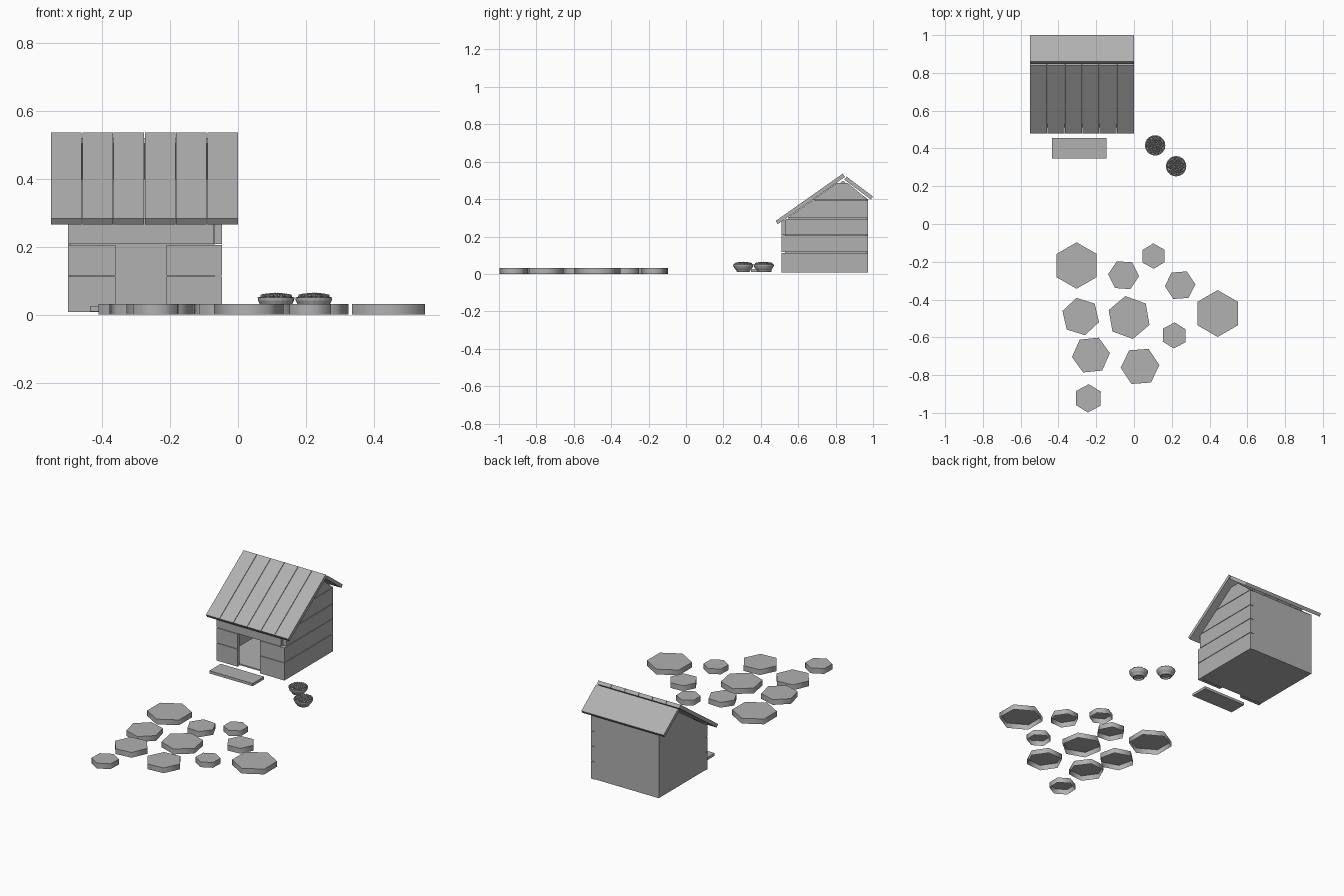
import bpy, bmesh, math
from mathutils import Vector, Matrix

if "Cube" in bpy.data.objects:
    bpy.data.objects.remove(bpy.data.objects["Cube"])

grey = bpy.data.materials.new("mid_grey")
grey.diffuse_color = (.44, .44, .44, 1)
grey.use_nodes = True
grey.node_tree.nodes["Principled BSDF"].inputs["Base Color"].default_value = grey.diffuse_color


def finish(name, bm):
    bmesh.ops.recalc_face_normals(bm, faces=bm.faces)
    me = bpy.data.meshes.new(name)
    bm.to_mesh(me)
    bm.free()
    me.materials.append(grey)
    ob = bpy.data.objects.new(name, me)
    bpy.context.collection.objects.link(ob)
    return ob


def slab(name, pts, vec, hollow=False):
    """Planar outline extruded along vec; hollow leaves the start open and rounds the sides."""
    bm = bmesh.new()
    a = [bm.verts.new(p) for p in pts]
    b = [bm.verts.new(Vector(p) + Vector(vec)) for p in pts]
    n = len(pts)
    if not hollow:
        bm.faces.new(a)
    cap = bm.faces.new(b)
    for i in range(n):
        j = (i + 1) % n
        bm.faces.new((a[i], a[j], b[j], b[i])).smooth = hollow
    if hollow:
        for e in cap.edges:
            e.smooth = False
    return finish(name, bm)


# Stepping stones: x, y, radius, angle (hollow underneath)
stones = [
    (-.304, -.220, .123, 90), (-.055, -.271, .082, -4), (.103, -.170, .067, 91),
    (.244, -.324, .081, 4), (.443, -.474, .124, 90), (-.282, -.490, .101, 103),
    (-.026, -.495, .115, 100), (.213, -.590, .069, 88), (-.228, -.694, .101, 6),
    (.032, -.754, .103, 4), (-.242, -.923, .075, 88)]
for x, y, r, deg in stones:
    ring = [(x + r * math.cos(math.radians(deg + 60 * i)),
             y + r * math.sin(math.radians(deg + 60 * i)), 0) for i in range(6)]
    slab("stepping_stone", ring, (0, 0, .032), hollow=True)

# House shell: floor, back wall and plain left wall
L, R, F, B = -.50, -.069, .53, .974
slab("floor", [(L, F, .01), (R, F, .01), (R, B, .01), (L, B, .01)], (0, 0, .008))
slab("back_wall", [(L, B, .01), (R, B, .01), (R, B, .395), (L, B, .395)], (0, -.008, 0))
slab("left_wall", [(L, F, .01), (L, F, .285), (L, .84, .498), (L, B, .398), (L, B, .01)],
     (.008, 0, 0))

# Right wall: boards cut to the gable slope
def front_edge(z):
    return F + max(0, z - .29) / .71

def back_edge(z):
    return B - max(0, z - .395) * 1.2

rows = [(.008, .113), (.116, .205), (.208, .295), (.298, .392), (.395, .486)]
for z0, z1 in rows:
    pts = [(R, front_edge(z0), z0), (R, back_edge(z0), z0),
           (R, back_edge(z1), z1), (R, front_edge(z1), z1)]
    if z0 < .29 < z1:
        pts.append((R, F, .29))
    slab("right_wall_board", pts, (.022, 0, 0))

# Front wall: boards either side of the doorway and one above it
def front_board(x0, x1, z0, z1):
    pts = [(x0, F, z0), (x1, F, z0), (x1, F, z1), (x0, F, z1)]
    slab("front_wall_board", pts, (0, -.02, 0))

for z0, z1 in rows[:2]:
    front_board(L, -.36, z0, z1)
    front_board(-.21, -.047, z0, z1)
front_board(L, -.07, .208, .285)

# Roof: six front boards and one back panel
def roof_board(name, x, width, p0, p1, thick):
    (y0, z0), (y1, z1) = p0, p1
    n = Vector((0, z1 - z0, y0 - y1)).normalized() * thick
    if n.z > 0:
        n = -n
    h = width / 2
    slab(name, [(x - h, y0, z0), (x + h, y0, z0), (x + h, y1, z1), (x - h, y1, z1)], n)

for i in range(6):
    roof_board("roof_board", -.505 + i * .092, .0895, (.479, .283), (.838, .536), .021)
roof_board("roof_back_panel", -.275, .55, (.859, .52), (1.0, .414), .02)

# Doorstep
slab("doorstep", [(-.435, .347, .01), (-.145, .347, .01), (-.145, .456, .01), (-.435, .456, .01)],
     (0, 0, .016))

# Food bowls heaped with pellets
profile = [(0, .020), (.026, .020), (.028, .011), (.033, .011), (.038, .02), (.047, .030),
           (.053, .042), (.054, .050), (.050, .052), (.047, .046), (.0, .046)]
for cx, cy in ((.112, .416), (.223, .306)):
    bm = bmesh.new()
    vs = [bm.verts.new((r, 0, z)) for r, z in profile]
    es = [bm.edges.new(p) for p in zip(vs, vs[1:])]
    bmesh.ops.spin(bm, geom=vs + es, axis=(0, 0, 1), cent=(0, 0, 0),
                   angle=math.tau, steps=20)
    bmesh.ops.remove_doubles(bm, verts=bm.verts, dist=.0002)
    bowl = finish("bowl", bm)
    bowl.location = (cx, cy, 0)

    bm = bmesh.new()
    for i in range(46):
        r, a = .0445 * math.sqrt((i + .3) / 46), i * 2.39996
        z = .054 + .005 * (1 - (r / .0445) ** 2)
        bmesh.ops.create_icosphere(bm, subdivisions=1, radius=.0065, matrix=Matrix.Translation(
            (r * math.cos(a), r * math.sin(a), z)) @ Matrix.Rotation(i, 4, 'X'))
    food = finish("food_pellets", bm)
    food.location = (cx, cy, 0)
